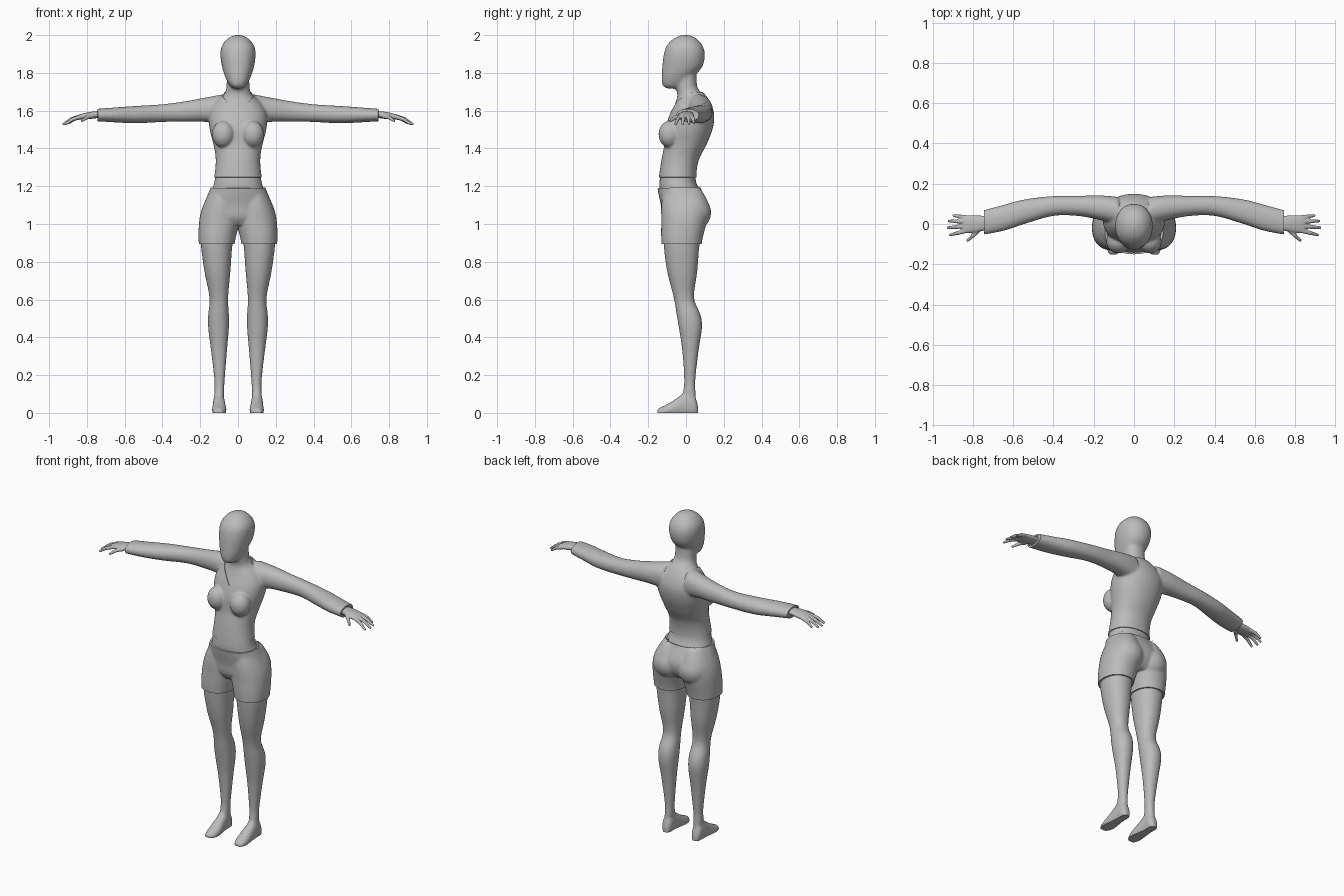
import bpy, bmesh, math
from mathutils import Vector, Matrix

cube = bpy.data.objects.get("Cube")
if cube:
    bpy.data.objects.remove(cube, do_unlink=True)

grey = bpy.data.materials.new("body grey")
grey.use_nodes = True
grey.diffuse_color = (0.5, 0.5, 0.5, 1)
grey.node_tree.nodes["Principled BSDF"].inputs["Base Color"].default_value = (0.5, 0.5, 0.5, 1)


def spline(a, b, c, d, t):
    """Catmull-Rom blend of four numbers."""
    return 0.5 * (2 * b + (c - a) * t + (2 * a - 5 * b + 4 * c - d) * t * t
                  + (3 * b - a - 3 * c + d) * t ** 3)


def loft(bm, axis, rings, side=1, segs=32, steps=5, power=0.92):
    """Closed tube along an axis; ring = (position, low a, high a, low b, high b)."""
    fine = []
    last = len(rings) - 1
    for i in range(last):
        quad = [rings[max(i - 1, 0)], rings[i], rings[i + 1], rings[min(i + 2, last)]]
        for s in range(steps):
            fine.append([spline(*v, s / steps) for v in zip(*quad)])
    fine.append(rings[last])
    order = {"x": (1, 2, 0), "y": (0, 2, 1), "z": (0, 1, 2)}[axis]
    loops = []
    for t, a0, a1, b0, b1 in fine:
        loop = []
        for k in range(segs):
            ang = math.tau * k / segs
            c, s = math.cos(ang), math.sin(ang)
            co = [0, 0, 0]
            co[order[0]] = (a0 + a1) / 2 + (a1 - a0) / 2 * math.copysign(abs(c) ** power, c)
            co[order[1]] = (b0 + b1) / 2 + (b1 - b0) / 2 * math.copysign(abs(s) ** power, s)
            co[order[2]] = t
            co[0] *= side
            loop.append(bm.verts.new(co))
        loops.append(loop)
    for low, high in zip(loops, loops[1:]):
        for k in range(segs):
            n = (k + 1) % segs
            bm.faces.new((low[k], low[n], high[n], high[k]))
    bm.faces.new(loops[0][::-1])
    bm.faces.new(loops[-1])


def ball(bm, centre, radii):
    mat = Matrix.Translation(centre) @ Matrix.Diagonal((*radii, 1))
    bmesh.ops.create_uvsphere(bm, u_segments=32, v_segments=20, radius=1, matrix=mat)


def rod(bm, start, end, r1, r2):
    start, end = Vector(start), Vector(end)
    way = end - start
    mat = Matrix.Translation((start + end) / 2) @ way.to_track_quat("Z", "Y").to_matrix().to_4x4()
    bmesh.ops.create_cone(bm, cap_ends=True, segments=16, radius1=r1, radius2=r2,
                          depth=way.length * 1.08, matrix=mat)


def make_object(name, bm):
    mesh = bpy.data.meshes.new(name)
    bm.to_mesh(mesh)
    bm.free()
    obj = bpy.data.objects.new(name, mesh)
    bpy.context.collection.objects.link(obj)
    return obj


def bake(obj):
    """Replace the mesh by its modified result."""
    deps = bpy.context.evaluated_depsgraph_get()
    mesh = bpy.data.meshes.new_from_object(obj.evaluated_get(deps))
    obj.modifiers.clear()
    obj.data = mesh
    mesh.materials.clear()
    mesh.materials.append(grey)


def fuse(name, bm, voxel, rounds):
    """Melt overlapping solids into one smooth skin."""
    bmesh.ops.recalc_face_normals(bm, faces=bm.faces)
    obj = make_object(name, bm)
    remesh = obj.modifiers.new("Fuse", "REMESH")
    remesh.mode = "VOXEL"
    remesh.voxel_size = voxel
    soften = obj.modifiers.new("Soften", "SMOOTH")
    soften.factor = 0.5
    soften.iterations = rounds
    bake(obj)
    return obj


def slice_mesh(bm, co, no, clear=False):
    bmesh.ops.bisect_plane(bm, geom=bm.verts[:] + bm.edges[:] + bm.faces[:], dist=1e-5,
                           plane_co=co, plane_no=no, clear_outer=clear)


def garment(name, source, planes, keep, offset):
    """Shell lifted off the skin, trimmed by planes and a keep rule."""
    bm = bmesh.new()
    bm.from_mesh(source.data)
    for co, no in planes:
        slice_mesh(bm, co, no)
    bm.normal_update()
    for v, n in [(v, v.normal.copy()) for v in bm.verts]:
        v.co += n * offset
    waste = [f for f in bm.faces if not keep(f.calc_center_median() - f.normal * offset)]
    bmesh.ops.delete(bm, geom=waste, context="FACES")
    obj = make_object(name, bm)
    thick = obj.modifiers.new("Thickness", "SOLIDIFY")
    thick.thickness = offset + 0.004
    thick.offset = -1
    bake(obj)
    return obj


# Torso and neck: height, half width, front, back
torso = [(1.0, .09, -.09, .07), (1.04, .15, -.115, .10), (1.1, .168, -.122, .108),
         (1.19, .135, -.14, .066), (1.25, .121, -.138, .05), (1.34, .113, -.125, .063),
         (1.42, .125, -.11, .103), (1.5, .145, -.105, .135), (1.57, .15, -.085, .145),
         (1.63, .125, -.06, .13), (1.68, .078, -.046, .10), (1.72, .062, -.052, .062),
         (1.8, .06, -.05, .054)]
# Head: height, half width, front, back
head = [(1.717, .022, -.10, -.04), (1.735, .045, -.125, 0), (1.78, .068, -.129, .04),
        (1.83, .084, -.126, .085), (1.89, .093, -.119, .1), (1.94, .087, -.104, .09),
        (1.98, .057, -.068, .058), (2.0, .018, -.025, .02)]
# Arm: x, front, back, bottom, top
arm = [(.08, .0, .13, 1.53, 1.682), (.17, .025, .137, 1.545, 1.665), (.28, .045, .135, 1.546, 1.645),
       (.4, .045, .134, 1.545, 1.629), (.54, .006, .118, 1.538, 1.62),
       (.65, -.03, .09, 1.543, 1.612), (.78, -.055, .055, 1.551, 1.602)]
# Leg: height, inner, outer, front, back
leg = [(.05, .075, .125, -.03, .055), (.12, .073, .125, -.015, .05), (.18, .07, .126, -.01, .05),
       (.33, .058, .143, -.02, .067), (.45, .048, .158, -.038, .085), (.52, .048, .158, -.05, .077),
       (.61, .052, .151, -.065, .043), (.75, .04, .178, -.1, .06), (.9, .028, .197, -.119, .073),
       (1.02, .002, .194, -.12, .1), (1.1, .01, .172, -.12, .11), (1.18, .03, .13, -.11, .07)]
# Foot: y, inner, outer, below ground, top
foot = [(.064, .085, .118, -.02, .035), (.045, .072, .13, -.02, .09), (0, .07, .132, -.02, .11),
        (-.04, .066, .134, -.02, .085), (-.08, .061, .137, -.02, .058),
        (-.12, .064, .136, -.02, .036), (-.152, .08, .125, -.015, .022)]

# Fused body
bm = bmesh.new()
for part in (torso, head):
    loft(bm, "z", [(z, -w, w, f, b) for z, w, f, b in part])
for side in (1, -1):
    loft(bm, "x", arm, side)
    loft(bm, "z", leg, side)
    loft(bm, "y", foot, side)
    ball(bm, (side * .078, -.088, 1.475), (.055, .053, .066))
    ball(bm, (side * .085, .052, 1.06), (.08, .07, .078))
body = fuse("body", bm, .008, 8)

# Shirt with a V neck and long sleeves
collar, hem, cuff = 1.695, 1.247, .743
shirt_planes = [((0, 0, collar), (0, 0, 1)), ((0, 0, hem), (0, 0, 1)), ((0, .03, 0), (0, 1, 0))]
for side in (1, -1):
    shirt_planes += [((side * cuff, 0, 0), (1, 0, 0)), ((0, 0, 1.57), (side * -1.3, 0, 1))]
shirt = garment("shirt", body, shirt_planes,
                lambda p: hem < p.z < collar and abs(p.x) < cuff
                and not (p.y < .03 and p.z > 1.57 + 1.3 * abs(p.x)), .005)

# Shorts
low, high = .895, 1.19
shorts = garment("shorts", body, [((0, 0, low), (0, 0, 1)), ((0, 0, high), (0, 0, 1))],
                 lambda p: low < p.z < high, .011)

# Trim the body at the wrists and the soles
bm = bmesh.new()
bm.from_mesh(body.data)
for co, no in (((0, 0, 0), (0, 0, -1)), ((.738, 0, 0), (1, 0, 0)), ((-.738, 0, 0), (-1, 0, 0))):
    slice_mesh(bm, co, no, clear=True)
bmesh.ops.holes_fill(bm, edges=[e for e in bm.edges if e.is_boundary], sides=0)
bm.to_mesh(body.data)
bm.free()

# Hands with a thumb and four fingers: knuckle, tip
palm = [(.7, -.034, .04, 1.561, 1.596), (.75, -.034, .041, 1.56, 1.597), (.79, -.043, .043, 1.555, 1.592),
        (.83, -.045, .042, 1.552, 1.583), (.85, -.04, .036, 1.555, 1.576)]
fingers = [((.77, -.03, 1.57), (.828, -.084, 1.545)), ((.835, -.034, 1.567), (.915, -.055, 1.528)),
           ((.84, -.011, 1.568), (.926, -.018, 1.528)), ((.84, .012, 1.568), (.922, .015, 1.53)),
           ((.83, .032, 1.566), (.898, .042, 1.534))]
parts = [body, shirt, shorts]
for side, name in ((1, "left_hand"), (-1, "right_hand")):
    bm = bmesh.new()
    loft(bm, "x", palm, side)
    for knuckle, tip in fingers:
        flip = Vector((side, 1, 1))
        a, b = Vector(knuckle) * flip, Vector(tip) * flip
        mid = (a + b) / 2 + Vector((0, 0, .007))
        rod(bm, a, mid, .0115, .01)
        rod(bm, mid, b, .01, .0065)
    parts.append(fuse(name, bm, .004, 3))

# Smooth shading with crisp hems
bpy.ops.object.select_all(action="DESELECT")
for obj in parts:
    obj.select_set(True)
bpy.context.view_layer.objects.active = body
bpy.ops.object.shade_smooth_by_angle(angle=math.radians(50))
